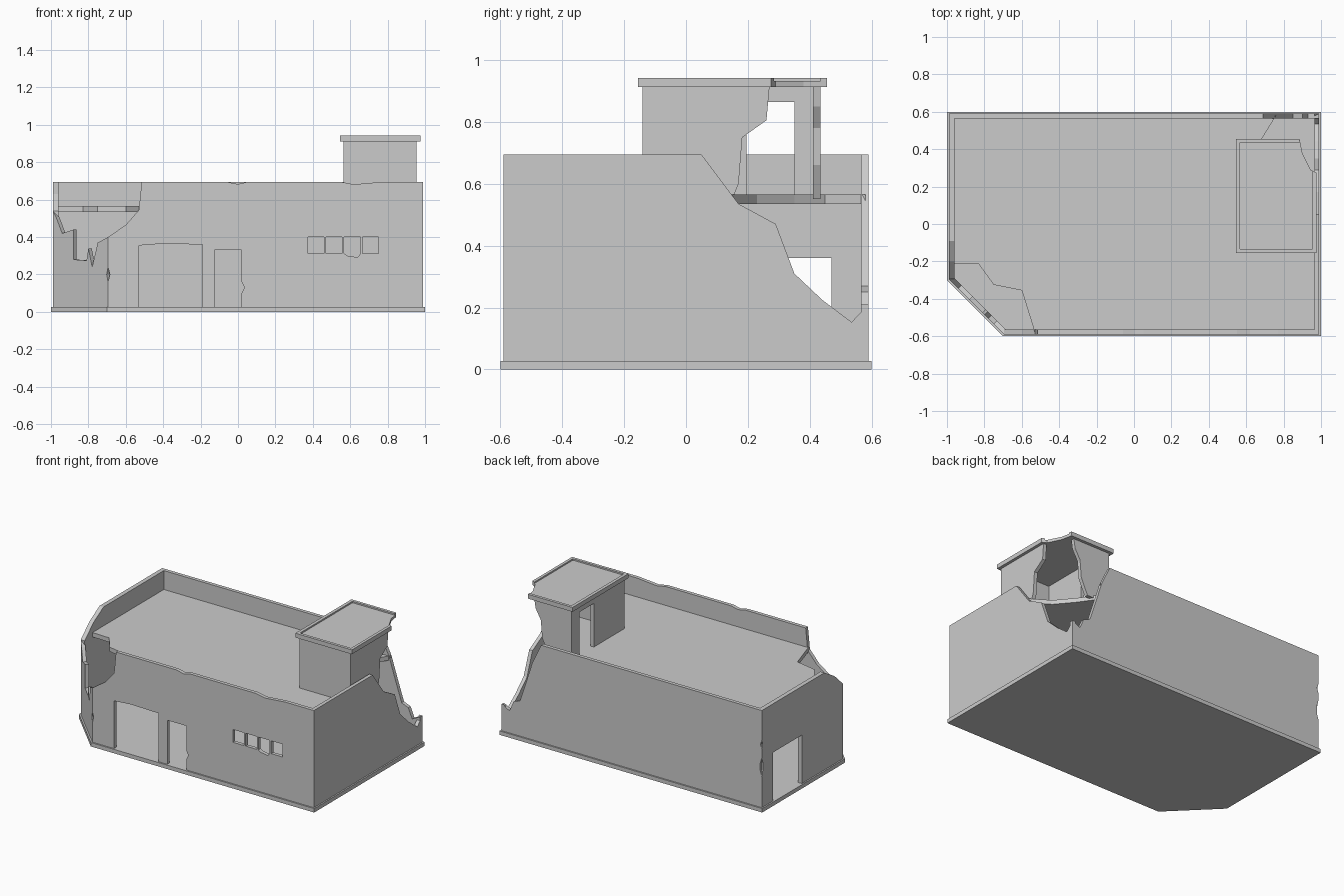
import bpy, bmesh
from math import radians
from mathutils import Vector
from mathutils.geometry import tessellate_polygon

X, Y, Z = Vector((1, 0, 0)), Vector((0, 1, 0)), Vector((0, 0, 1))
T = 0.025


def plate(name, loops, origin, u, v, n, t):
    """Extrude a 2D outline (first loop) with holes (other loops) by t along n."""
    bm = bmesh.new()
    origin = Vector(origin)
    flat = [p for loop in loops for p in loop]
    front = [bm.verts.new(origin + u * a + v * b) for a, b in flat]
    back = [bm.verts.new(origin + u * a + v * b + n * t) for a, b in flat]
    for tri in tessellate_polygon([[Vector((a, b, 0)) for a, b in lp] for lp in loops]):
        bm.faces.new([front[i] for i in tri])
        bm.faces.new([back[i] for i in reversed(tri)])
    s = 0
    for lp in loops:
        k = len(lp)
        for i in range(k):
            a, b = s + i, s + (i + 1) % k
            bm.faces.new((front[a], front[b], back[b], back[a]))
        s += k
    bmesh.ops.recalc_face_normals(bm, faces=bm.faces)
    bmesh.ops.dissolve_limit(bm, angle_limit=radians(0.5), verts=bm.verts, edges=bm.edges)
    me = bpy.data.meshes.new(name)
    bm.to_mesh(me)
    bm.free()
    ob = bpy.data.objects.new(name, me)
    bpy.context.collection.objects.link(ob)
    return ob


def slab(name, outline, z, t):
    return plate(name, [outline], (0, 0, z), X, Y, Z, t)


def rect(a0, a1, b0, b1):
    return [(a0, b0), (a1, b0), (a1, b1), (a0, b1)]


# Base slab with the cut corner
slab("base_slab", [(-0.7, -0.6), (1, -0.6), (1, 0.6), (-1, 0.6), (-1, -0.3)], 0, 0.027)

# Front wall: broken left end, two doorways, four windows
front = [(-0.695, 0.02), (-0.53, 0.02), (-0.53, 0.355), (-0.4, 0.365), (-0.19, 0.36), (-0.19, 0.02),
         (-0.125, 0.02), (-0.125, 0.33), (0.02, 0.33), (0.02, 0.16), (0.035, 0.13), (0.02, 0.1),
         (0.02, 0.02), (0.99, 0.02), (0.99, 0.695), (0.77, 0.695), (0.62, 0.682), (0.55, 0.695),
         (0.05, 0.695), (0, 0.683), (-0.06, 0.695), (-0.515, 0.695), (-0.53, 0.545), (-0.6, 0.465),
         (-0.695, 0.4), (-0.695, 0.24), (-0.685, 0.2), (-0.695, 0.16)]
windows = [rect(x, x + 0.086, 0.312, 0.4) for x in (0.374, 0.471, 0.666)]
windows.append([(0.568, 0.312), (0.585, 0.3), (0.64, 0.292), (0.654, 0.312), (0.654, 0.4), (0.568, 0.4)])
plate("front_wall", [front] + windows, (0, -0.59, 0), X, Z, Y, T)

# Ragged wall across the cut corner
corner = [(-0.99, 0.02), (-0.695, 0.02), (-0.695, 0.16), (-0.702, 0.2), (-0.695, 0.24), (-0.695, 0.4),
          (-0.75, 0.37), (-0.78, 0.24), (-0.8, 0.34), (-0.81, 0.275), (-0.88, 0.28), (-0.88, 0.44),
          (-0.94, 0.42), (-0.97, 0.5), (-0.99, 0.54)]
plate("corner_wall", [corner], (0, -1.285, 0), X - Y, Z, (X + Y).normalized(), T)

# Left wall with doorway and chipped rear edge
left = [(-0.295, 0.02), (0.155, 0.02), (0.155, 0.36), (0.47, 0.36), (0.47, 0.02), (0.59, 0.02),
        (0.59, 0.24), (0.578, 0.28), (0.578, 0.33), (0.59, 0.37), (0.59, 0.43), (0.58, 0.46), (0.59, 0.49),
        (0.59, 0.695), (-0.09, 0.695), (-0.2, 0.63), (-0.295, 0.54)]
plate("left_wall", [left], (-0.99, 0, 0), Y, Z, X, 0.03)

# Rear wall, collapsed towards the right corner
back = [(-0.99, 0.02), (0.99, 0.02), (0.99, 0.21), (0.93, 0.18), (0.9, 0.25), (0.85, 0.27), (0.8, 0.42),
        (0.755, 0.56), (0.69, 0.695), (-0.99, 0.695),
        (-0.99, 0.49), (-0.98, 0.46), (-0.99, 0.43), (-0.99, 0.37), (-0.978, 0.33), (-0.978, 0.28), (-0.99, 0.24)]
plate("rear_wall", [back], (0, 0.59, 0), X, Z, -Y, T)

# Right wall with stepped collapse
right = [(-0.59, 0.02), (0.59, 0.02), (0.59, 0.21), (0.535, 0.153), (0.44, 0.225), (0.35, 0.31),
         (0.29, 0.47), (0.17, 0.535), (0.05, 0.695), (-0.59, 0.695)]
plate("right_wall", [right], (0.99, 0, 0), Y, Z, -X, T)

# Flat roof with both broken corners
roof = [(-0.53, -0.58), (0.975, -0.58), (0.975, 0.15), (0.85, 0.23), (0.75, 0.35), (0.68, 0.45),
        (0.76, 0.58), (-0.975, 0.58), (-0.975, -0.21), (-0.83, -0.215), (-0.75, -0.325), (-0.6, -0.355)]
slab("flat_roof", roof, 0.535, 0.03)

# Stair tower walls
plate("tower_front_wall", [rect(0.565, 0.955, 0.55, 0.915)], (0, -0.14, 0), X, Z, Y, T)
plate("tower_left_wall", [[(-0.14, 0.55), (0.195, 0.55), (0.195, 0.865), (0.35, 0.865), (0.35, 0.55),
                           (0.435, 0.55), (0.435, 0.915), (-0.14, 0.915)]], (0.565, 0, 0), Y, Z, X, T)
plate("tower_rear_wall", [[(0.565, 0.55), (0.74, 0.55), (0.79, 0.66), (0.8, 0.78), (0.84, 0.85),
                           (0.85, 0.915), (0.565, 0.915)]], (0, 0.435, 0), X, Z, -Y, T)
plate("tower_right_wall", [[(-0.14, 0.55), (0.15, 0.55), (0.17, 0.6), (0.182, 0.75), (0.26, 0.805),
                            (0.27, 0.915), (-0.14, 0.915)]], (0.955, 0, 0), Y, Z, -X, T)

# Tower cap with broken corner and low rim
slab("tower_cap", [(0.545, -0.155), (0.975, -0.155), (0.975, 0.275), (0.945, 0.29), (0.9, 0.38),
                   (0.885, 0.455), (0.545, 0.455)], 0.912, 0.02)
slab("tower_cap_rim", [(0.975, 0.275), (0.955, 0.285), (0.955, -0.135), (0.567, -0.135), (0.567, 0.435),
                       (0.888, 0.435), (0.885, 0.455), (0.545, 0.455), (0.545, -0.155), (0.975, -0.155)],
     0.93, 0.012)
